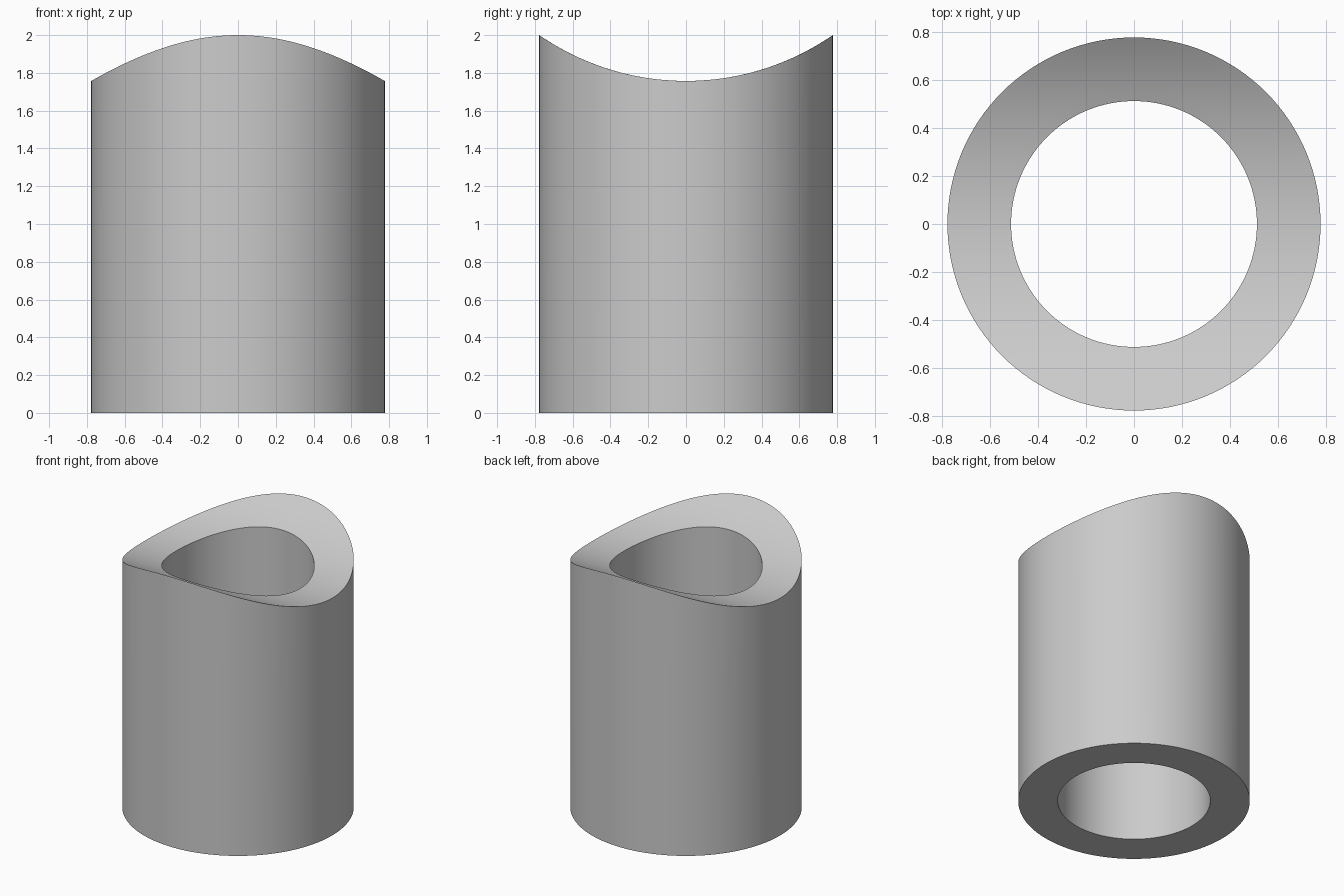
import bpy, bmesh
from math import sin, cos, pi, sqrt, radians

cube = bpy.data.objects.get("Cube")
if cube:
    bpy.data.objects.remove(cube)

OUTER, INNER = 0.777, 0.512      # tube radii
TOP = 2.0                        # height of the two peaks
SADDLE = 1.365                   # radius of the cylindrical notch along x
SEGMENTS, STEPS = 128, 6

grey = bpy.data.materials.new("light_grey")
grey.use_nodes = True
grey.diffuse_color = (0.6, 0.6, 0.6, 1)
grey.node_tree.nodes["Principled BSDF"].inputs["Base Color"].default_value = grey.diffuse_color

AXIS = TOP + sqrt(SADDLE**2 - OUTER**2)   # height of the notch axis


def saddle_height(y):
    return AXIS - sqrt(SADDLE**2 - y * y)


def ring(bm, radius, on_top):
    """Circle of vertices, on the ground or on the saddle surface."""
    verts = []
    for i in range(SEGMENTS):
        a = 2 * pi * i / SEGMENTS
        x, y = radius * cos(a), radius * sin(a)
        verts.append(bm.verts.new((x, y, saddle_height(y) if on_top else 0)))
    return verts


# Closed cross-section: bottom outer, saddle rings going inward, bottom inner
bm = bmesh.new()
rings = [ring(bm, OUTER, False)]
for s in range(STEPS + 1):
    rings.append(ring(bm, OUTER + (INNER - OUTER) * s / STEPS, True))
rings.append(ring(bm, INNER, False))

# Bridge neighbouring rings, the last one back to the first
for k, low in enumerate(rings):
    high = rings[(k + 1) % len(rings)]
    for i in range(SEGMENTS):
        j = (i + 1) % SEGMENTS
        bm.faces.new((low[i], low[j], high[j], high[i]))
bmesh.ops.recalc_face_normals(bm, faces=bm.faces)

mesh = bpy.data.meshes.new("saddle_cut_tube")
bm.to_mesh(mesh)
bm.free()
mesh.materials.append(grey)
tube = bpy.data.objects.new("saddle_cut_tube", mesh)
bpy.context.collection.objects.link(tube)

# Smooth walls with crisp rims
bpy.ops.object.select_all(action='DESELECT')
tube.select_set(True)
bpy.context.view_layer.objects.active = tube
bpy.ops.object.shade_smooth_by_angle(angle=radians(30))
